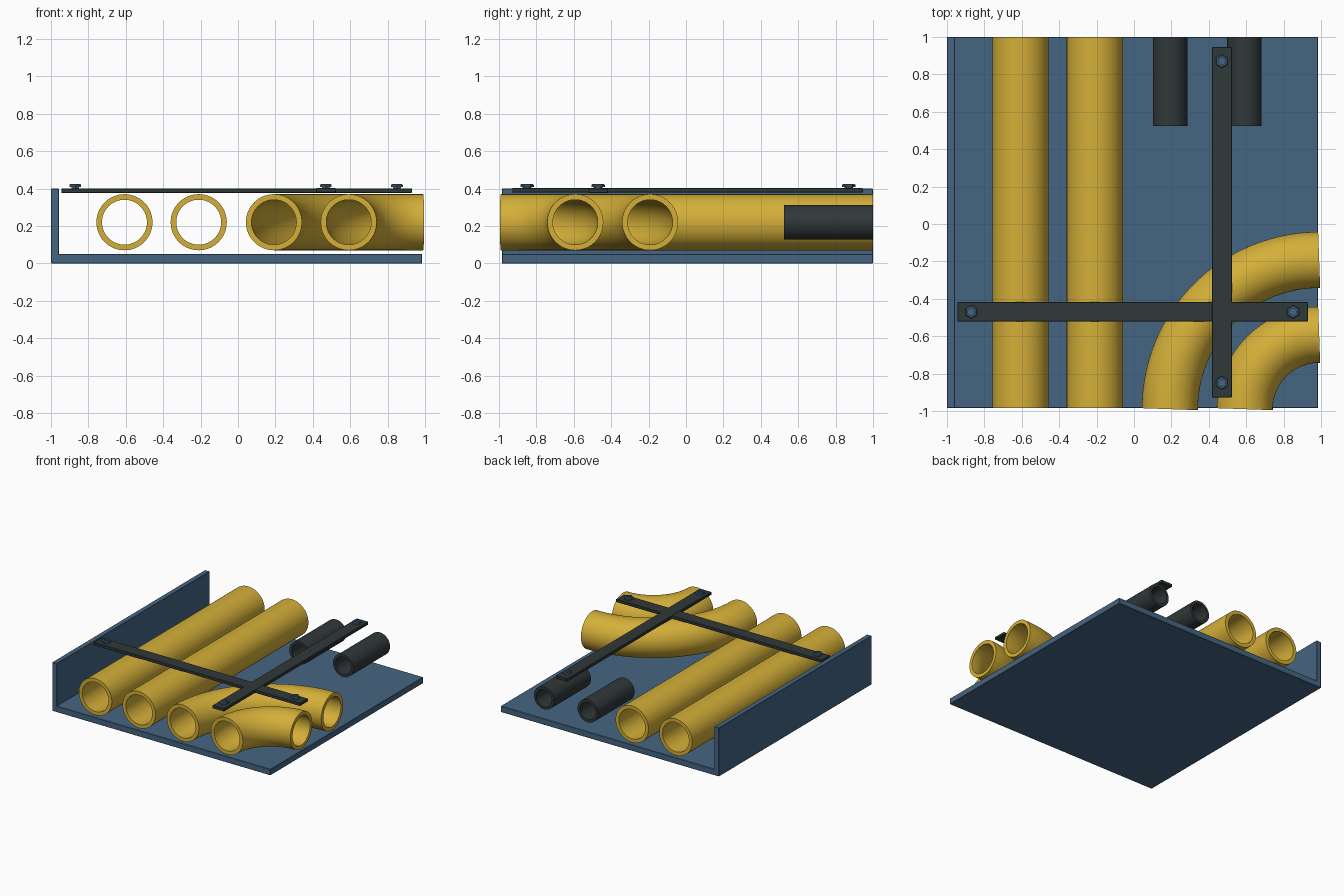
import bpy, bmesh, math
from math import sin, cos, pi, radians
from mathutils import Vector

if "Cube" in bpy.data.objects:
    bpy.data.objects.remove(bpy.data.objects["Cube"])


def material(name, rgb):
    m = bpy.data.materials.new(name)
    m.diffuse_color = (*rgb, 1)
    m.use_nodes = True
    m.node_tree.nodes["Principled BSDF"].inputs["Base Color"].default_value = m.diffuse_color
    return m


BLUE = material("steel blue", (0.06, 0.13, 0.225))
GOLD = material("gold", (0.66, 0.43, 0.04))
DARK = material("charcoal", (0.03, 0.04, 0.04))


def finish(name, bm, mat, smooth=False):
    bmesh.ops.recalc_face_normals(bm, faces=bm.faces)
    me = bpy.data.meshes.new(name)
    bm.to_mesh(me)
    bm.free()
    me.materials.append(mat)
    ob = bpy.data.objects.new(name, me)
    bpy.context.collection.objects.link(ob)
    if smooth:
        bpy.ops.object.select_all(action='DESELECT')
        ob.select_set(True)
        bpy.context.view_layer.objects.active = ob
        bpy.ops.object.shade_smooth_by_angle(angle=radians(35))
    return ob


def box(name, lo, hi, mat, bevel=0.003):
    bm = bmesh.new()
    bmesh.ops.create_cube(bm, size=1)
    for v in bm.verts:
        v.co = [lo[i] + (v.co[i] + 0.5) * (hi[i] - lo[i]) for i in range(3)]
    bmesh.ops.bevel(bm, geom=bm.edges[:], offset=bevel, segments=1, affect='EDGES')
    return finish(name, bm, mat)


def tube(name, frames, r_out, r_in, mat, sides=64):
    """Hollow pipe; each frame is (centre, sideways axis), with z as the other axis."""
    bm = bmesh.new()

    def ring(c, side, r):
        return [bm.verts.new(c + side * (r * cos(2 * pi * k / sides))
                             + Vector((0, 0, r * sin(2 * pi * k / sides))))
                for k in range(sides)]

    outer = [ring(c, s, r_out) for c, s in frames]
    inner = [ring(c, s, r_in) for c, s in frames]
    loop = outer + inner[::-1]
    for i, a in enumerate(loop):
        b = loop[(i + 1) % len(loop)]
        for k in range(sides):
            j = (k + 1) % sides
            bm.faces.new((a[k], a[j], b[j], b[k]))
    return finish(name, bm, mat, True)


def straight(name, x, y0, y1, r_out, r_in, mat):
    s = Vector((1, 0, 0))
    tube(name, [(Vector((x, y, 0.22)), s) for y in (y0, y1)], r_out, r_in, mat)


def elbow(name, bend):
    """Quarter bend about the front right corner, end cuts slightly tilted."""
    frames = []
    n = 32
    for i in range(n + 1):
        a = pi / 2 + (pi / 2) * i / n
        c = Vector((0.99 + bend * cos(a), -0.99 + bend * sin(a), 0.22))
        t = a + (radians(2) if i == 0 else -radians(2) if i == n else 0)
        frames.append((c, Vector((cos(t), sin(t), 0))))
    tube(name, frames, 0.15, 0.12, GOLD)


# base plate and side wall
box("base_plate", (-1, -0.985, 0), (0.985, 1, 0.05), BLUE)
box("side_wall", (-1, -0.985, 0.002), (-0.957, 1, 0.4), BLUE)

# long pipes, elbows and short dark pipes
for i, x in enumerate((-0.607, -0.21)):
    straight(f"long_pipe_{i}", x, -0.985, 1, 0.15, 0.12, GOLD)
elbow("outer_elbow", 0.798)
elbow("inner_elbow", 0.398)
for i, x in enumerate((0.193, 0.59)):
    straight(f"short_pipe_{i}", x, 0.523, 1, 0.092, 0.07, DARK)

# crossing clamp bars
box("cross_bar", (-0.945, -0.522, 0.377), (0.93, -0.417, 0.401), DARK)
box("length_bar", (0.417, -0.928, 0.378), (0.523, 0.946, 0.403), DARK)

# hex bolts
for i, (x, y) in enumerate(((-0.87, -0.47), (0.85, -0.47), (0.47, 0.87), (0.47, -0.85))):
    bm = bmesh.new()
    prof = [(0.022, 0.395), (0.024, 0.408), (0.036, 0.408), (0.036, 0.42),
            (0.03, 0.424), (0.02, 0.424), (0.02, 0.414)]
    rings = [[bm.verts.new((x + r * sin(k * pi / 3), y + r * cos(k * pi / 3), z))
              for k in range(6)] for r, z in prof]
    for a, b in zip(rings, rings[1:]):
        for k in range(6):
            j = (k + 1) % 6
            bm.faces.new((a[k], a[j], b[j], b[k]))
    bm.faces.new(rings[0])
    bm.faces.new(rings[-1])
    finish(f"bolt_{i}", bm, BLUE)
